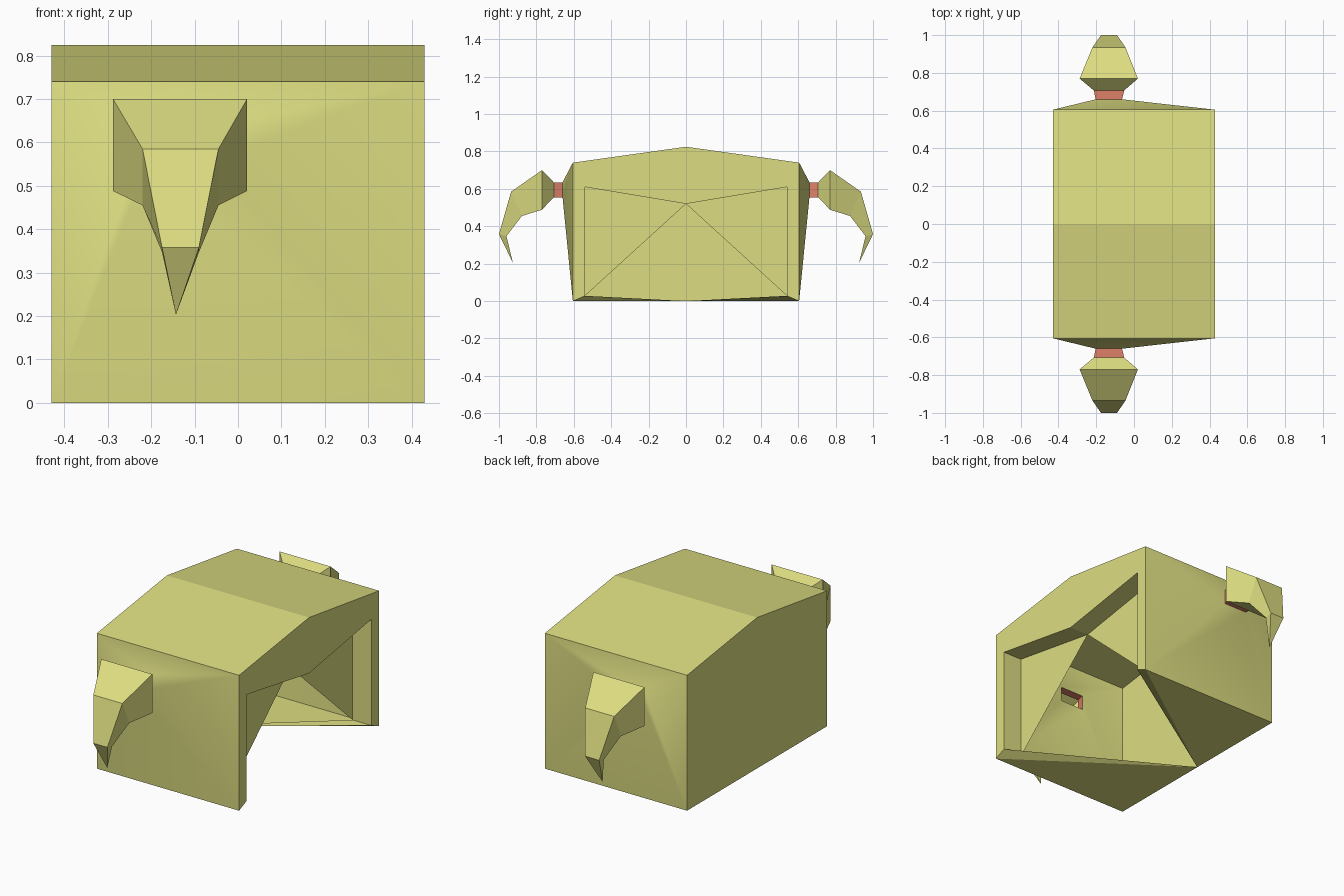
import bpy, bmesh

if "Cube" in bpy.data.objects:
    bpy.data.objects.remove(bpy.data.objects["Cube"])


def material(name, rgb):
    m = bpy.data.materials.new(name)
    m.diffuse_color = (*rgb, 1)
    m.use_nodes = True
    m.node_tree.nodes["Principled BSDF"].inputs["Base Color"].default_value = m.diffuse_color
    return m


yellow = material("yellow", (0.72, 0.72, 0.22))
red = material("red", (0.73, 0.22, 0.14))


def mirrored_half(name, bm, mat, up_face):
    """Turn the front (-y) half into an object mirrored across y = 0."""
    bmesh.ops.remove_doubles(bm, verts=bm.verts, dist=1e-5)
    bmesh.ops.recalc_face_normals(bm, faces=bm.faces)
    bm.faces.ensure_lookup_table()
    bm.normal_update()
    if bm.faces[up_face].normal.z < 0:
        bmesh.ops.reverse_faces(bm, faces=bm.faces)
    me = bpy.data.meshes.new(name)
    bm.to_mesh(me)
    bm.free()
    me.materials.append(mat)
    ob = bpy.data.objects.new(name, me)
    bpy.context.collection.objects.link(ob)
    mod = ob.modifiers.new("mirror", 'MIRROR')
    mod.use_axis = (False, True, False)
    return ob


def face(bm, *pts, smooth=False):
    f = bm.faces.new([bm.verts.new(p) for p in pts])
    f.smooth = smooth
    return f


def ring(x0, x1, top, bottom):
    """Rectangular section; top and bottom are (y, z)."""
    return [(x0, *top), (x1, *top), (x1, *bottom), (x0, *bottom)]


def loft(bm, rings, smooth=False):
    for a, b in zip(rings, rings[1:]):
        for i in range(4):
            j = (i + 1) % 4
            face(bm, a[i], a[j], b[j], b[i], smooth=smooth)


X, Y, EAVE, RIDGE = 0.43, 0.605, 0.74, 0.825
XI = 0.315
neck_in = ring(-0.203, -0.063, (-0.66, 0.635), (-0.66, 0.555))
neck_out = ring(-0.213, -0.052, (-0.707, 0.635), (-0.707, 0.555))

# Hollow body: roof first, then side wall bulging to the neck hole
bm = bmesh.new()
face(bm, (-X, -Y, EAVE), (X, -Y, EAVE), (X, 0, RIDGE), (-X, 0, RIDGE))
loft(bm, [ring(-X, X, (-Y, EAVE), (-Y, 0)), neck_in], smooth=True)
# Closed back wall and triangular floor flap
face(bm, (-X, -Y, 0), (-X, -Y, EAVE), (-X, 0, RIDGE), (-X, 0, 0))
face(bm, (-X, -Y, 0), (X, -Y, 0), (-X, 0, 0))
# Doorway frame, its recessed reveal and the inner corner panel
outer = [(-Y, 0), (-Y, EAVE), (0, RIDGE)]
inner = [(-0.54, 0.028), (-0.54, 0.61), (0, 0.52)]
for i in range(2):
    face(bm, (X, *outer[i]), (X, *outer[i + 1]), (X, *inner[i + 1]), (X, *inner[i]))
    face(bm, (X, *inner[i]), (X, *inner[i + 1]), (XI, *inner[i + 1]), (XI, *inner[i]))
face(bm, *[(XI, *p) for p in inner])
# Narrow sill joining the doorway to the floor flap
face(bm, (X, -Y, 0), (X, *inner[0]), (-X, 0, 0))
face(bm, (X, *inner[0]), (XI, *inner[0]), (-X, 0, 0))
mirrored_half("body_shell", bm, yellow, 0)

# Red necks
bm = bmesh.new()
loft(bm, [neck_in, neck_out])
mirrored_half("neck", bm, red, 0)

# Hooked claws
bm = bmesh.new()
tip = (-0.143, -0.925, 0.203)
last = ring(-0.175, -0.09, (-1.0, 0.358), (-0.96, 0.347))
loft(bm, [neck_out,
          ring(-0.288, 0.021, (-0.77, 0.70), (-0.77, 0.488)),
          ring(-0.22, -0.045, (-0.935, 0.585), (-0.877, 0.455)),
          last])
for i in range(4):
    face(bm, last[i], last[(i + 1) % 4], tip)
mirrored_half("claw", bm, yellow, 4)
